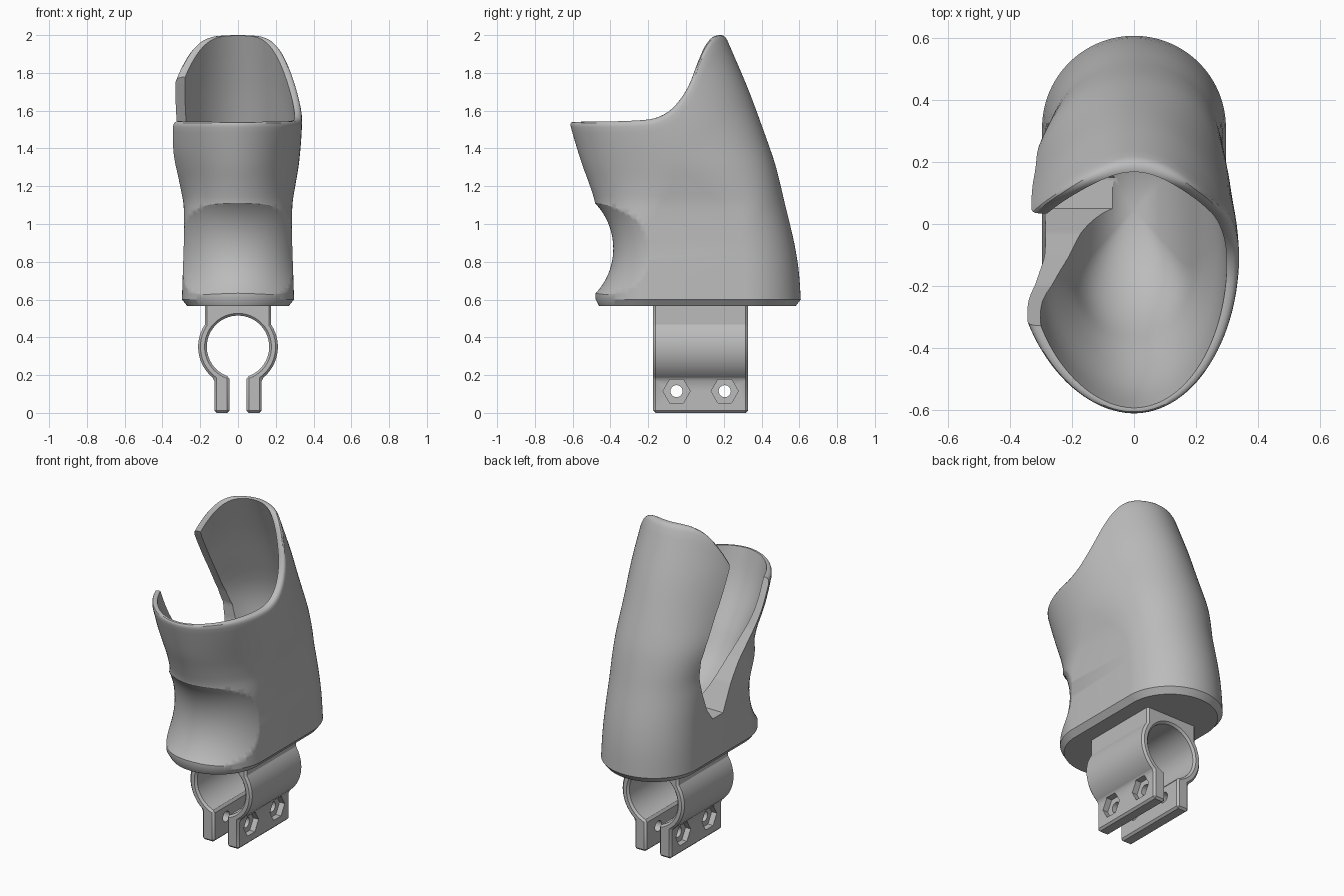
import bpy, bmesh, math
from math import sin, cos, pi, sqrt

old = bpy.data.objects.get("Cube")
if old:
    bpy.data.objects.remove(old, do_unlink=True)

grey = bpy.data.materials.new("plain_grey")
grey.use_nodes = True
grey.diffuse_color = (0.5, 0.5, 0.5, 1)
grey.node_tree.nodes["Principled BSDF"].inputs["Base Color"].default_value = (0.5, 0.5, 0.5, 1)


def finish(bm, name):
    bmesh.ops.recalc_face_normals(bm, faces=bm.faces[:])
    mesh = bpy.data.meshes.new(name)
    bm.to_mesh(mesh)
    bm.free()
    obj = bpy.data.objects.new(name, mesh)
    bpy.context.collection.objects.link(obj)
    mesh.materials.append(grey)
    return obj


def activate(obj):
    bpy.ops.object.select_all(action='DESELECT')
    obj.select_set(True)
    bpy.context.view_layer.objects.active = obj


def cut(obj, cutter):
    cutter.hide_render = True
    mod = obj.modifiers.new("cut", 'BOOLEAN')
    mod.operation, mod.solver, mod.object = 'DIFFERENCE', 'EXACT', cutter
    activate(obj)
    bpy.ops.object.modifier_apply(modifier=mod.name)
    bpy.data.objects.remove(cutter, do_unlink=True)


def skin(bm, rings):
    """Join equal closed rings of vertices with quads."""
    n = len(rings[0])
    for lo, hi in zip(rings, rings[1:]):
        for i in range(n):
            j = (i + 1) % n
            bm.faces.new((lo[i], lo[j], hi[j], hi[i]))


def prism(name, outline, place, a, b):
    """Extrude a 2D outline between depths a and b."""
    bm = bmesh.new()
    rings = [[bm.verts.new(place(u, v, d)) for u, v in outline] for d in (a, b)]
    skin(bm, rings)
    for r in rings:
        bm.faces.new(r)
    return finish(bm, name)


def along_x(u, v, d):
    return (d, u, v)


def along_y(u, v, d):
    return (u, d, v)


def curve(pts, t, col=1):
    """Smooth interpolation through table rows, keyed by the first column."""
    if t <= pts[0][0]:
        return pts[0][col]
    if t >= pts[-1][0]:
        return pts[-1][col]
    k = max(i for i in range(len(pts) - 1) if pts[i][0] <= t)

    def slope(i):
        a, b = pts[max(i - 1, 0)], pts[min(i + 1, len(pts) - 1)]
        return (b[col] - a[col]) / (b[0] - a[0])
    p, q = pts[k], pts[k + 1]
    h = q[0] - p[0]
    s = (t - p[0]) / h
    return (p[col] * (1 + 2 * s) * (1 - s) ** 2 + q[col] * s * s * (3 - 2 * s)
            + h * (slope(k) * s * (1 - s) ** 2 - slope(k + 1) * s * s * (1 - s)))


def ease(t):
    t = min(max(t, 0), 1)
    return t * t * (3 - 2 * t)


# Body sections: height, front y, back y, half width
SECTIONS = [(0.565, -.478, .61, .298), (0.75, -.478, .597, .292), (0.9, -.478, .573, .287),
            (1.1, -.48, .525, .288), (1.2, -.508, .502, .303), (1.33, -.555, .468, .324),
            (1.53, -.615, .398, .339), (1.7, -.66, .335, .336), (1.85, -.705, .272, .326),
            (2.05, -.755, .185, .312)]
# Rim height along y
RIM = [(-.61, 1.54), (-.2, 1.553), (-.1, 1.59), (-.03, 1.66), (.02, 1.745), (.06, 1.85),
       (.1, 1.94), (.14, 1.988), (.2, 2.004)]
BASE, FLOOR, BOWL_TOP, WALL = 0.565, 0.82, 1.45, 0.04


def section(a, z, inset=0.0, scale=1.0):
    """Point on the body outline: rounded slot shape low down, ellipse higher up."""
    front, back, hw = (curve(SECTIONS, z, c) for c in (1, 2, 3))
    # the wall is thinner at the front
    mid, hy = (front + back) / 2 - inset * 0.2, (back - front) / 2 - inset * 0.8
    hw -= inset
    rear = max(sin(a), 0)
    t = ease((z - 0.95 - 0.25 * rear) / (0.4 + 0.1 * rear))
    slot_y = math.copysign(hy - hw, sin(a)) + hw * sin(a)
    y = slot_y * (1 - t) + hy * sin(a) * t
    # the open side flares outwards towards the rim
    flare = 1 + 0.13 * ease((z - 1.1) / 0.3) * max(-cos(a), 0)
    return (hw * cos(a) * flare * scale, mid + y * scale, z)


def rim_height(a, inset):
    lo, hi = 1.4, 2.05
    for _ in range(24):
        z = (lo + hi) / 2
        if z < curve(RIM, section(a, z, inset)[1]):
            lo = z
        else:
            hi = z
    return lo


# Holder body: outer skin, rounded rim and bowl as one closed surface
N, ROWS, IN_ROWS = 112, 32, 24
angles = [2 * pi * (i + 0.5) / N for i in range(N)]
columns = []
for a in angles:
    col = [section(a, BASE, 0.03)]
    top = rim_height(a, 0) - 0.03
    col += [section(a, 0.6 + (top - 0.6) * k / ROWS) for k in range(ROWS + 1)]
    for inset, drop in ((.003, .016), (.009, .007), (.018, .002), (.03, 0), (WALL, .001)):
        col.append(section(a, rim_height(a, inset) - drop, inset))
    top = col[-1][2]
    for k in range(1, IN_ROWS):
        z = FLOOR + (top - FLOOR) * (1 - k / IN_ROWS) ** 2
        u = max(0, (BOWL_TOP - z) / (BOWL_TOP - FLOOR))
        col.append(section(a, z, WALL, sqrt(1 - u * u)))
    columns.append(col)
bm = bmesh.new()
rings = [[bm.verts.new(c[k]) for c in columns] for k in range(len(columns[0]))]
skin(bm, rings)
bm.faces.new(rings[0])
mid = (curve(SECTIONS, FLOOR, 1) + curve(SECTIONS, FLOOR, 2)) / 2 - WALL * 0.2
tip = bm.verts.new((0, mid, FLOOR))
for i in range(N):
    bm.faces.new((rings[-1][i], rings[-1][(i + 1) % N], tip))
body = finish(bm, "holder_body")

# Finger scoop: half ring wrapped around the front, taller towards its ends
bm = bmesh.new()
rings = []
for i in range(57):
    a = pi + pi * i / 56
    tube = 0.348 + 0.35 * cos(a) ** 2
    ring = []
    for j in range(96):
        b = 2 * pi * j / 96
        r = 0.312 + tube * (1 + cos(b))
        ring.append(bm.verts.new((r * cos(a), -0.073 + r * sin(a), 0.87 + tube * sin(b))))
    rings.append(ring)
skin(bm, rings)
bm.faces.new(rings[0])
bm.faces.new(rings[-1])
cut(body, finish(bm, "scoop_cutter"))

# Side slot leaning with the cup
slot = [(-.45, 1.8), (-.33, 1.55), (-.2, 1.27), (-.11, 1.12), (-.03, 1.0), (.05, .845), (.15, .845),
        (.205, .92), (.25, 1.04), (.275, 1.15), (.275, 1.25), (.245, 1.34), (.05, 1.74), (.01, 1.83)]
cut(body, prism("slot_cutter", slot, along_x, -0.6, -0.05))

# Clamp: open ring with neck and two tabs
CZ, R_OUT, R_IN = 0.35, 0.211, 0.165


def arc(r, a0, a1, n):
    return [(r * cos(a0 + (a1 - a0) * i / n), CZ + r * sin(a0 + (a1 - a0) * i / n))
            for i in range(n + 1)]


right = [(.045, 0), (.125, 0)]
right += arc(R_OUT, -math.acos(.125 / R_OUT), math.acos(.175 / R_OUT), 24)
right += [(.175, .58)]
left = [(-x, z) for x, z in reversed(right)]
gap = math.acos(.045 / R_IN)
hole = arc(R_IN, pi + gap, -gap, 56)
clamp = prism("clamp", right + left + hole, along_y, -0.174, 0.328)
bev = clamp.modifiers.new("chamfer", 'BEVEL')
bev.width, bev.segments, bev.limit_method, bev.angle_limit = 0.012, 1, 'ANGLE', math.radians(50)
activate(clamp)
bpy.ops.object.modifier_apply(modifier=bev.name)


def polygon(y, r, n):
    return [(y + r * cos(2 * pi * i / n), 0.115 + r * sin(2 * pi * i / n)) for i in range(n)]


# Bolt holes with hexagonal recesses on both outer sides
for y in (-0.05, 0.205):
    cut(clamp, prism("bolt_cutter", polygon(y, 0.032, 24), along_x, -0.3, 0.3))
    for side in (-1, 1):
        cut(clamp, prism("hex_cutter", polygon(y, 0.072, 6), along_x, side * 0.09, side * 0.3))

for obj in (body, clamp):
    activate(obj)
    bpy.ops.object.shade_smooth_by_angle(angle=math.radians(32))
